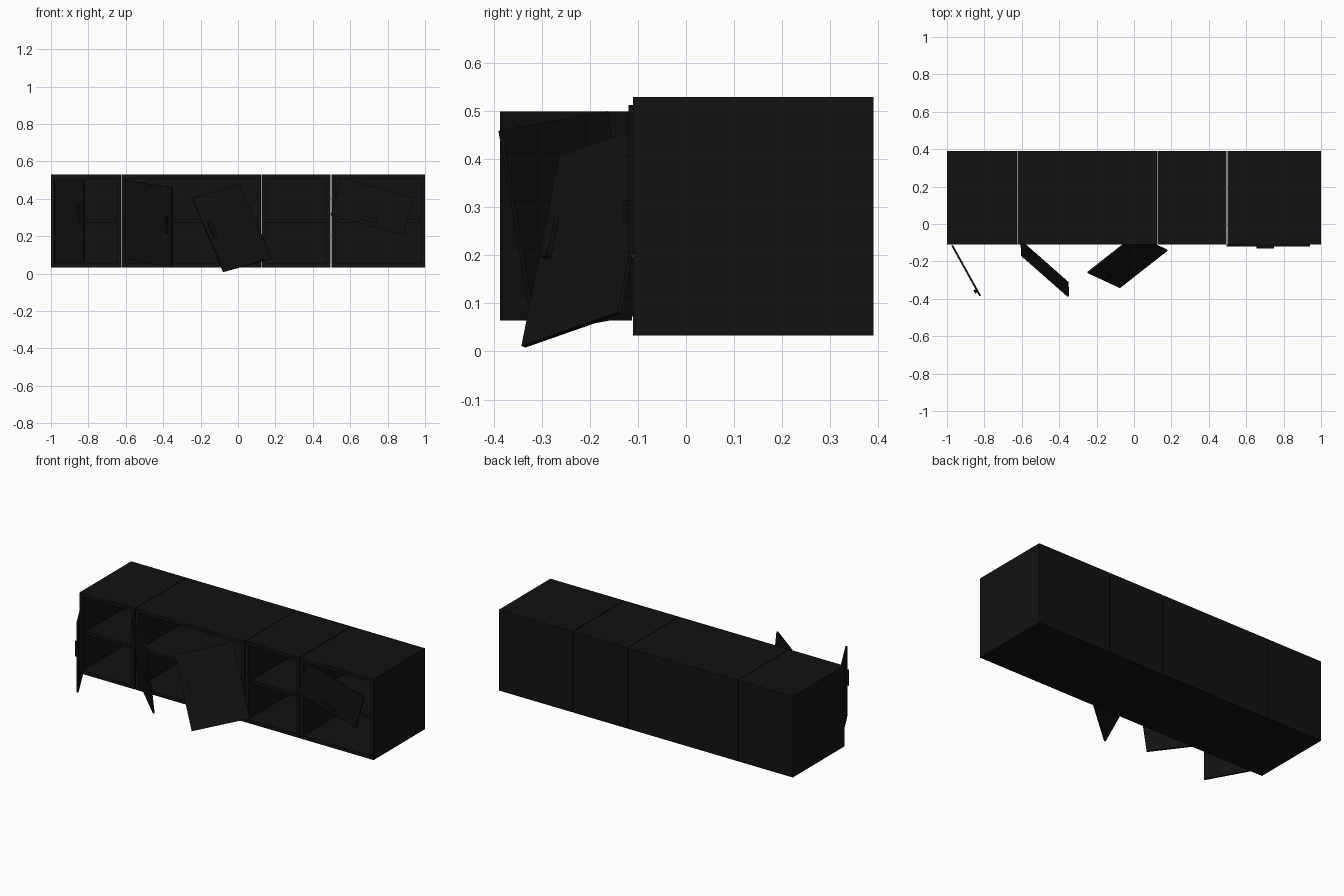
import bpy, bmesh
from mathutils import Vector, Matrix

if "Cube" in bpy.data.objects:
    bpy.data.objects.remove(bpy.data.objects["Cube"])

black = bpy.data.materials.new("black_paint")
black.diffuse_color = (0.006, 0.006, 0.006, 1)
black.use_nodes = True
black.node_tree.nodes["Principled BSDF"].inputs["Base Color"].default_value = black.diffuse_color


def add_boxes(name, boxes, matrix=None):
    """One object made of axis-aligned boxes given as (min corner, max corner)."""
    bm = bmesh.new()
    for lo, hi in boxes:
        lo, hi = Vector(lo), Vector(hi)
        size, mid = hi - lo, (lo + hi) / 2
        bmesh.ops.create_cube(bm, size=1, matrix=Matrix.Translation(mid) @ Matrix.Diagonal((*size, 1)))
    mesh = bpy.data.meshes.new(name)
    bm.to_mesh(mesh)
    bm.free()
    mesh.materials.append(black)
    ob = bpy.data.objects.new(name, mesh)
    bpy.context.collection.objects.link(ob)
    if matrix:
        ob.matrix_world = matrix
    return ob


Y0, Y1, Z0, Z1 = -0.11, 0.39, 0.033, 0.53
WALL = 0.03


def cabinet(name, x0, x1):
    """Open-fronted carcass: bottom, top, sides and back, plus a shelf."""
    bm = bmesh.new()
    xi0, xi1 = x0 + WALL, x1 - WALL
    zi0, zi1 = Z0 + WALL, Z1 - WALL
    lo, hi = Vector((x0, Y0, Z0)), Vector((x1, Y1, Z1))
    bmesh.ops.create_cube(bm, size=1, matrix=Matrix.Translation((lo + hi) / 2) @ Matrix.Diagonal((*(hi - lo), 1)))
    # recess the front face into a cavity
    front = min(bm.faces, key=lambda f: f.calc_center_median().y)
    bmesh.ops.inset_individual(bm, faces=[front], thickness=WALL)
    inner = bmesh.ops.extrude_discrete_faces(bm, faces=[front])["faces"][0]
    bmesh.ops.translate(bm, verts=inner.verts, vec=(0, Y1 - WALL - Y0, 0))
    bmesh.ops.recalc_face_normals(bm, faces=bm.faces)
    mesh = bpy.data.meshes.new(name)
    bm.to_mesh(mesh)
    bm.free()
    mesh.materials.append(black)
    bpy.context.collection.objects.link(bpy.data.objects.new(name, mesh))
    zs = (zi0 + zi1) / 2
    add_boxes(name + "_shelf", [((xi0, Y0 + 0.015, zs - 0.01), (xi1, Y1 - WALL, zs + 0.01))])


def door(name, origin, across, up, height, handle_uv, handle_size):
    """Panel hanging from its lower left corner; the handle is on its outer face."""
    w = Vector(across)
    x = w.normalized()
    u = Vector(up)
    z = (u - x * u.dot(x)).normalized()
    y = z.cross(x)
    m = Matrix((x, y, z)).transposed().to_4x4()
    m.translation = Vector(origin)
    t = 0.01
    add_boxes(name, [((0, -t, 0), (w.length, 0, height))], m)
    (hu, hv), (su, sv) = handle_uv, handle_size
    add_boxes(name + "_handle", [((hu - su / 2, -t - 0.012, hv - sv / 2),
                                  (hu + su / 2, -t, hv + sv / 2))], m)


# row of four cabinets
cabinet("left_cabinet", -1.0, -0.626)
cabinet("wide_cabinet", -0.622, 0.122)
cabinet("narrow_cabinet", 0.126, 0.495)
cabinet("right_cabinet", 0.5, 1.0)

# loose doors and drawer front
TALL = (0.02, 0.09)
door("left_door", (-0.968, -0.112, 0.065), (0.15, -0.27, 0), (0, 0, 1), 0.435, (0.275, 0.255), TALL)
door("wide_left_door", (-0.60, -0.09, 0.077), (0.25, -0.22, -0.04), (0.005, -0.075, 0.423), 0.43,
     (0.30, 0.225), TALL)
door("wide_right_door", (-0.08, -0.335, 0.008), (0.255, 0.2, 0.07), (-0.175, 0.075, 0.395), 0.438,
     (0.035, 0.24), TALL)
door("drawer_front", (0.495, -0.11, 0.313), (0.39, 0, -0.107), (0.055, 0, 0.2), 0.208,
     (0.205, 0.035), (0.09, 0.02))
